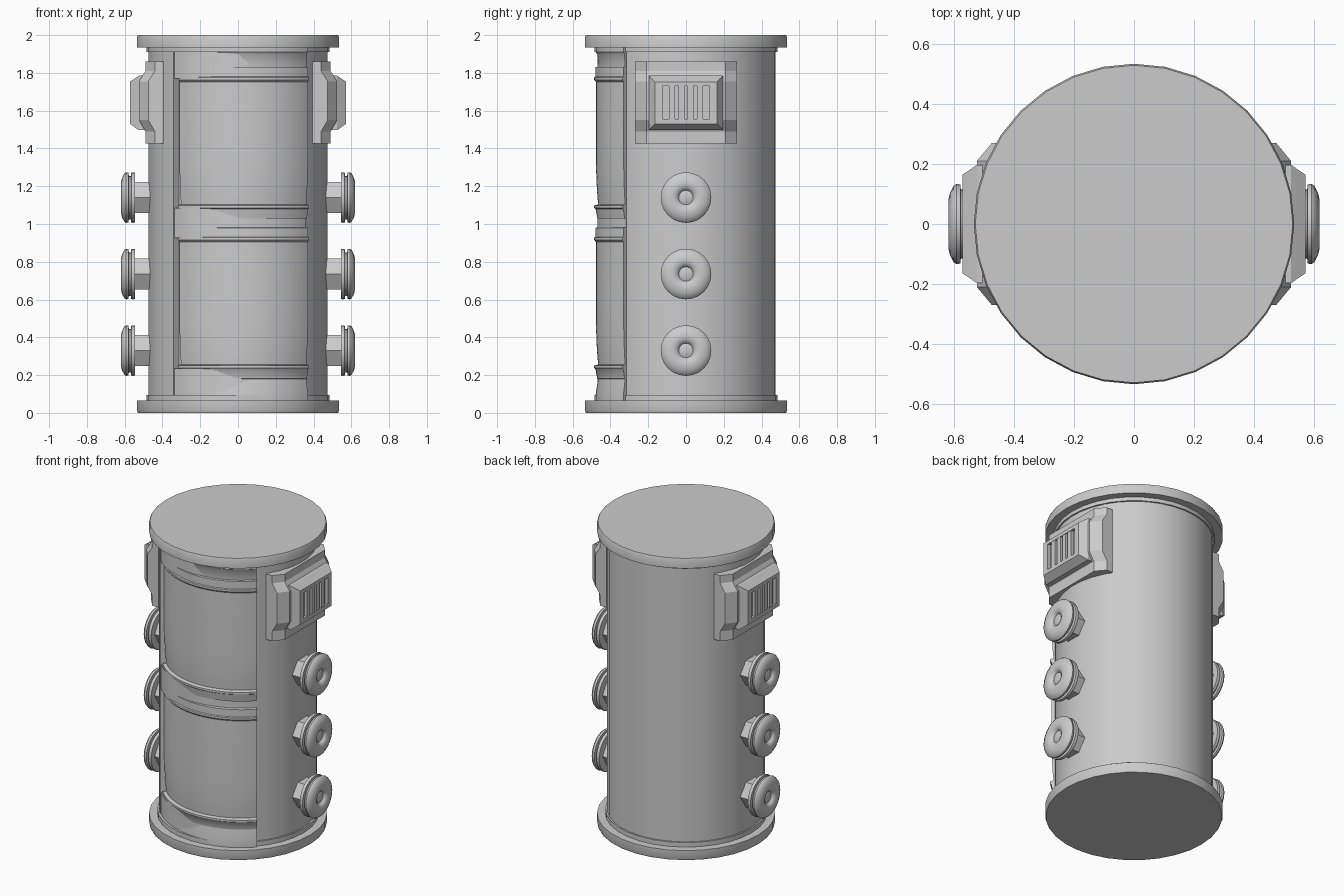
import bpy, bmesh
from math import sin, cos, pi, radians
from mathutils import Vector

if "Cube" in bpy.data.objects:
    bpy.data.objects.remove(bpy.data.objects["Cube"])


def make(name, verts, faces, smooth=True):
    mesh = bpy.data.meshes.new(name)
    mesh.from_pydata(verts, [], faces)
    bm = bmesh.new()
    bm.from_mesh(mesh)
    bmesh.ops.remove_doubles(bm, verts=bm.verts, dist=1e-5)
    bmesh.ops.recalc_face_normals(bm, faces=bm.faces)
    bm.to_mesh(mesh)
    bm.free()
    ob = bpy.data.objects.new(name, mesh)
    bpy.context.collection.objects.link(ob)
    if smooth:
        bpy.ops.object.select_all(action='DESELECT')
        ob.select_set(True)
        bpy.context.view_layer.objects.active = ob
        bpy.ops.object.shade_smooth_by_angle(angle=radians(35))
    return ob


def loft(name, rings, smooth=True):
    """Skin a stack of equal closed rings and cap both ends."""
    n = len(rings[0])
    verts = [v for r in rings for v in r]
    faces = [(i * n + j, i * n + (j + 1) % n, (i + 1) * n + (j + 1) % n, (i + 1) * n + j)
             for i in range(len(rings) - 1) for j in range(n)]
    faces += [tuple(range(n)), tuple(range(len(verts) - n, len(verts)))]
    return make(name, verts, faces, smooth)


def polar(r, a, z, cx=0, cy=0):
    """Angle 0 points to the front (-y)."""
    return (cx + r * sin(a), cy - r * cos(a), z)


def disc(name, profile, n=32):
    return loft(name, [[polar(r, 2 * pi * k / n, z) for k in range(n)] for r, z in profile])


def arc_sweep(name, profile, half_angle, cx=0, cy=0, n=20):
    rings = []
    for k in range(n + 1):
        a = radians(half_angle) * (2 * k / n - 1)
        rings.append([polar(r, a, z, cx, cy) for r, z in profile])
    return loft(name, rings)


# Barrel body with a shallow recess across the front
HALF = radians(46)
outline = [(0.435, HALF * (2 * k / 12 - 1)) for k in range(13)]
outline += [(0.475, HALF + (2 * pi - 2 * HALF) * k / 26) for k in range(27)]
loft("body", [[polar(r, a, z) for r, a in outline] for z in (0.06, 1.94)])

# End caps and the thin collars next to them
disc("base_cap", [(0.53, 0), (0.535, 0.012), (0.535, 0.065)])
disc("lid", [(0.535, 1.935), (0.535, 1.988), (0.53, 2.0)])
disc("base_collar", [(0.485, 0.06), (0.485, 0.095)])
disc("lid_collar", [(0.485, 1.91), (0.485, 1.94)])

# Frame belts behind the door
for label, lo, hi in (("lower", 0.09, 0.235), ("middle", 0.925, 1.085), ("upper", 1.77, 1.91)):
    arc_sweep(label + "_frame_belt", [(0.42, lo), (0.469, lo), (0.469, hi), (0.42, hi)], 46)

# Curved double-panel door, set slightly to the right
door = [(0.41, 0.065), (0.468, 0.065), (0.468, 0.10), (0.455, 0.18), (0.460, 0.181), (0.469, 0.23)]


def panel(z):
    return [(0.476, z - 0.013), (0.476, z), (0.455, z + 0.006), (0.459, z + 0.05), (0.463, z + 0.11),
            (0.467, z + 0.22), (0.467, z + 0.655), (0.476, z + 0.665), (0.476, z + 0.678)]


door += panel(0.25)
door += [(0.469, 0.932), (0.469, 0.98), (0.45, 0.982), (0.45, 1.028), (0.459, 1.03), (0.469, 1.08)]
door += panel(1.098)
door += [(0.469, 1.78), (0.469, 1.83), (0.455, 1.832), (0.460, 1.9), (0.468, 1.91),
         (0.468, 1.935), (0.41, 1.935)]
arc_sweep("door", door, 46.7, 0.03, -0.01, 24)

# Knob section: radius and distance from the centre line
knob_profile = [(0.06, 0.50), (0.08, 0.545), (0.132, 0.545), (0.134, 0.555), (0.132, 0.565),
                (0.115, 0.567), (0.115, 0.578), (0.132, 0.58), (0.134, 0.592), (0.128, 0.602),
                (0.105, 0.614), (0.08, 0.62), (0.058, 0.617), (0.043, 0.607), (0.038, 0.598),
                (0.025, 0.603), (0.008, 0.605)]

# Side mount section: outer offset along x and height
mount = [(0.0, 1.425), (0.0, 1.49), (0.035, 1.55), (0.035, 1.755), (0.0, 1.81), (0.0, 1.86)]

for side, s in (("right", 1), ("left", -1)):
    def x_disc(name, profile, z0, n):
        loft(name, [[(s * x, r * cos(2 * pi * k / n), z0 + r * sin(2 * pi * k / n))
                     for k in range(n)] for r, x in profile])

    def rect(x, hy, z0, z1, y=0):
        return [(s * x, y - hy, z0), (s * x, y + hy, z0), (s * x, y + hy, z1), (s * x, y - hy, z1)]

    # Three knobs on hexagonal stems
    for i, z in enumerate((0.33, 0.735, 1.14)):
        x_disc(f"{side}_knob_stem_{i}", [(0.095, 0.44), (0.095, 0.55)], z, 6)
        x_disc(f"{side}_knob_{i}", knob_profile, z, 24)

    # Stepped vent mount with angled wings
    rings = []
    for y, x in ((-0.27, 0.44), (-0.21, 0.49), (0.21, 0.49), (0.27, 0.44)):
        rings.append([(s * 0.395, y, 1.425)] + [(s * (x + dx), y, z) for dx, z in mount]
                     + [(s * 0.395, y, 1.86)])
    loft(side + "_vent_mount", rings, False)

    # Tapered vent hood with recessed opening and upright bars
    loft(side + "_vent_hood", [rect(0.49, 0.197, 1.497, 1.785), rect(0.525, 0.197, 1.497, 1.785),
                               rect(0.572, 0.165, 1.53, 1.753), rect(0.572, 0.125, 1.555, 1.73),
                               rect(0.55, 0.125, 1.555, 1.73)], False)
    for i in range(4):
        y = -0.075 + 0.05 * i
        loft(f"{side}_vent_bar_{i}", [rect(0.54, 0.016, 1.54, 1.745, y),
                                      rect(0.57, 0.016, 1.54, 1.745, y)], False)
